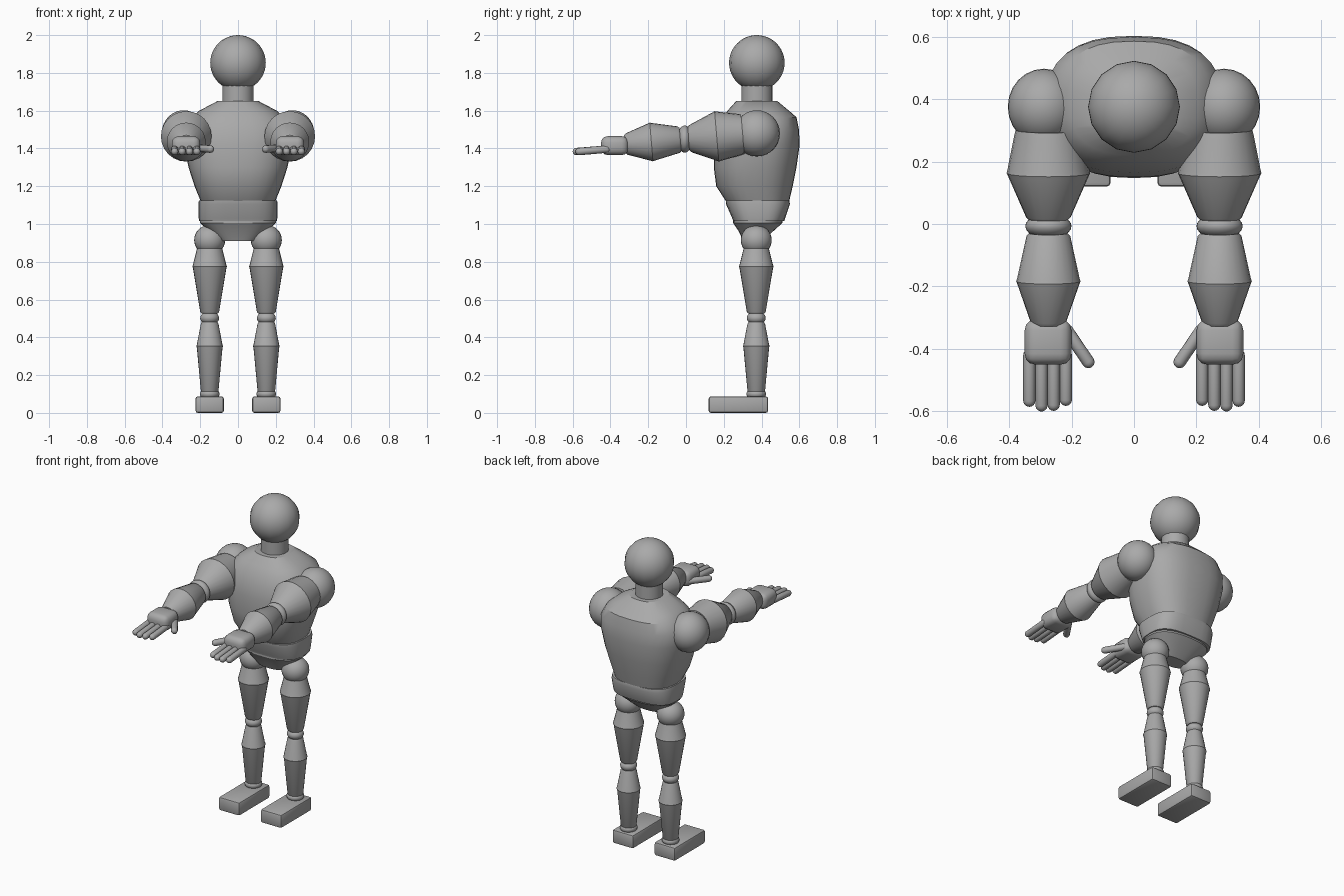
import bpy, bmesh, math
from mathutils import Vector

if "Cube" in bpy.data.objects:
    bpy.data.objects.remove(bpy.data.objects["Cube"])

grey = bpy.data.materials.new("plain grey")
grey.diffuse_color = (0.4, 0.4, 0.4, 1)
grey.use_nodes = True
grey.node_tree.nodes["Principled BSDF"].inputs["Base Color"].default_value = grey.diffuse_color
BODY_Y = 0.375


def finish(name, bm, angle=35):
    bmesh.ops.recalc_face_normals(bm, faces=bm.faces)
    me = bpy.data.meshes.new(name)
    bm.to_mesh(me)
    bm.free()
    ob = bpy.data.objects.new(name, me)
    bpy.context.collection.objects.link(ob)
    me.materials.append(grey)
    bpy.ops.object.select_all(action='DESELECT')
    ob.select_set(True)
    bpy.context.view_layer.objects.active = ob
    bpy.ops.object.shade_smooth_by_angle(angle=math.radians(angle))
    return ob


def skin(name, rings, angle=35):
    """Bridge rings of points and cap both ends."""
    bm = bmesh.new()
    rows = [[bm.verts.new(p) for p in ring] for ring in rings]
    n = len(rows[0])
    for a, b in zip(rows, rows[1:]):
        for i in range(n):
            j = (i + 1) % n
            bm.faces.new((a[i], a[j], b[j], b[i]))
    bm.faces.new(rows[0][::-1])
    bm.faces.new(rows[-1])
    return finish(name, bm, angle)


def lathe(name, start, end, profile, n=24):
    """Turned shape: profile is (distance from start, radius)."""
    start = Vector(start)
    axis = (Vector(end) - start).normalized()
    q = Vector((0, 0, 1)).rotation_difference(axis)
    rings = []
    for d, r in profile:
        rings.append([start + axis * d + q @ Vector((r * math.cos(2 * math.pi * i / n),
                      r * math.sin(2 * math.pi * i / n), 0)) for i in range(n)])
    return skin(name, rings)


def capsule(name, start, end, r):
    length = (Vector(end) - Vector(start)).length
    arc = [(r - r * math.cos(a), r * max(math.sin(a), 0.05))
           for a in [math.pi / 2 * k / 4 for k in range(5)]]
    return lathe(name, start, end, arc + [(length - d, q) for d, q in reversed(arc)], 12)


def ball(name, loc, scale, seg=24, rings=16):
    bm = bmesh.new()
    bmesh.ops.create_uvsphere(bm, u_segments=seg, v_segments=rings, radius=1)
    for v in bm.verts:
        v.co = Vector(loc) + Vector([a * b for a, b in zip(v.co, scale)])
    return finish(name, bm, 60)


def block(name, lo, hi, bevel, seg=3):
    bm = bmesh.new()
    bmesh.ops.create_cube(bm, size=1)
    for v in bm.verts:
        v.co = [(a + b) / 2 + c * (b - a) for a, b, c in zip(lo, hi, v.co)]
    bmesh.ops.bevel(bm, geom=bm.edges[:], offset=bevel, segments=seg,
                    profile=0.5, affect='EDGES')
    return finish(name, bm)


def body(name, sections, power=2.5, n=32):
    """Loft of rounded-box sections: (z, half width, front y, back y)."""
    rings = []
    for z, w, f, b in sections:
        ring = []
        for i in range(n):
            a = 2 * math.pi * i / n
            c, s = math.cos(a), math.sin(a)
            x = w * math.copysign(abs(c) ** (2 / power), c)
            y = (f + b) / 2 + (b - f) / 2 * math.copysign(abs(s) ** (2 / power), s)
            ring.append((x, y, z))
        rings.append(ring)
    return skin(name, rings, 30)


# Head, neck and trunk
ball("head", (0, BODY_Y, 1.853), (0.147, 0.147, 0.147), 16, 24)
lathe("neck", (0, BODY_Y, 1.6), (0, BODY_Y, 1.8), [(0, 0.082), (0.17, 0.082)], 24)
body("chest", [(1.115, 0.195, 0.215, 0.545), (1.2, 0.23, 0.16, 0.565),
               (1.3, 0.262, 0.147, 0.585), (1.42, 0.285, 0.15, 0.602),
               (1.5, 0.285, 0.165, 0.598), (1.565, 0.245, 0.195, 0.585),
               (1.6, 0.205, 0.22, 0.545), (1.65, 0.11, 0.265, 0.485)])
body("waist", [(1.015, 0.205, 0.25, 0.52), (1.03, 0.208, 0.245, 0.525),
               (1.105, 0.21, 0.212, 0.55), (1.125, 0.207, 0.21, 0.547)], 3)
body("pelvis", [(0.91, 0.09, 0.305, 0.405), (0.96, 0.15, 0.28, 0.46),
                (1.005, 0.2, 0.25, 0.51), (1.03, 0.2, 0.25, 0.51)])

for side, s in (("left", 1), ("right", -1)):
    # Arm reaches forward with a slight droop
    def arm(y, dx=0.0):
        return (s * (0.274 + dx), y, 1.45 + 0.085 * y)

    ball(side + "_shoulder", (s * 0.288, BODY_Y, 1.48), (0.116, 0.122, 0.122))
    lathe(side + "_upper_arm", arm(0.30), arm(0.0),
          [(0, 0.105), (0.02, 0.11), (0.127, 0.131), (0.138, 0.134),
           (0.15, 0.128), (0.28, 0.071), (0.288, 0.062)])
    ball(side + "_elbow", arm(-0.007), (0.074, 0.04, 0.072))
    lathe(side + "_forearm", arm(-0.03), arm(-0.33),
          [(0, 0.062), (0.008, 0.07), (0.145, 0.1), (0.154, 0.103),
           (0.164, 0.099), (0.285, 0.057), (0.295, 0.048)])

    # Hand: rounded palm, four fingers and a thumb
    xs = sorted((s * 0.2, s * 0.35))
    block(side + "_palm", (xs[0], -0.45, 1.365), (xs[1], -0.305, 1.465), 0.035)
    for k, tip in enumerate((-0.582, -0.598, -0.6, -0.585)):
        x = s * (0.218 + 0.039 * k)
        capsule(f"{side}_finger_{k + 1}", (x, -0.40, 1.398), (x, tip, 1.382), 0.0195)
    capsule(side + "_thumb", (s * 0.225, -0.325, 1.402), (s * 0.135, -0.458, 1.396), 0.02)

    # Leg
    lx = s * 0.15

    def leg(z):
        return (lx, 0.372, z)

    ball(side + "_hip", leg(0.915), (0.082, 0.082, 0.08))
    lathe(side + "_thigh", leg(0.89), leg(0.5),
          [(0, 0.06), (0.02, 0.067), (0.108, 0.089), (0.115, 0.092),
           (0.122, 0.089), (0.355, 0.05), (0.365, 0.042)])
    ball(side + "_knee", leg(0.502), (0.05, 0.05, 0.036))
    lathe(side + "_shin", leg(0.48), leg(0.1),
          [(0, 0.042), (0.01, 0.047), (0.12, 0.068), (0.127, 0.071),
           (0.134, 0.068), (0.37, 0.046), (0.378, 0.04)])
    ball(side + "_ankle", leg(0.1), (0.052, 0.052, 0.032))
    block(side + "_foot", (lx - 0.075, 0.12, 0), (lx + 0.075, 0.435, 0.087), 0.012, 2)
